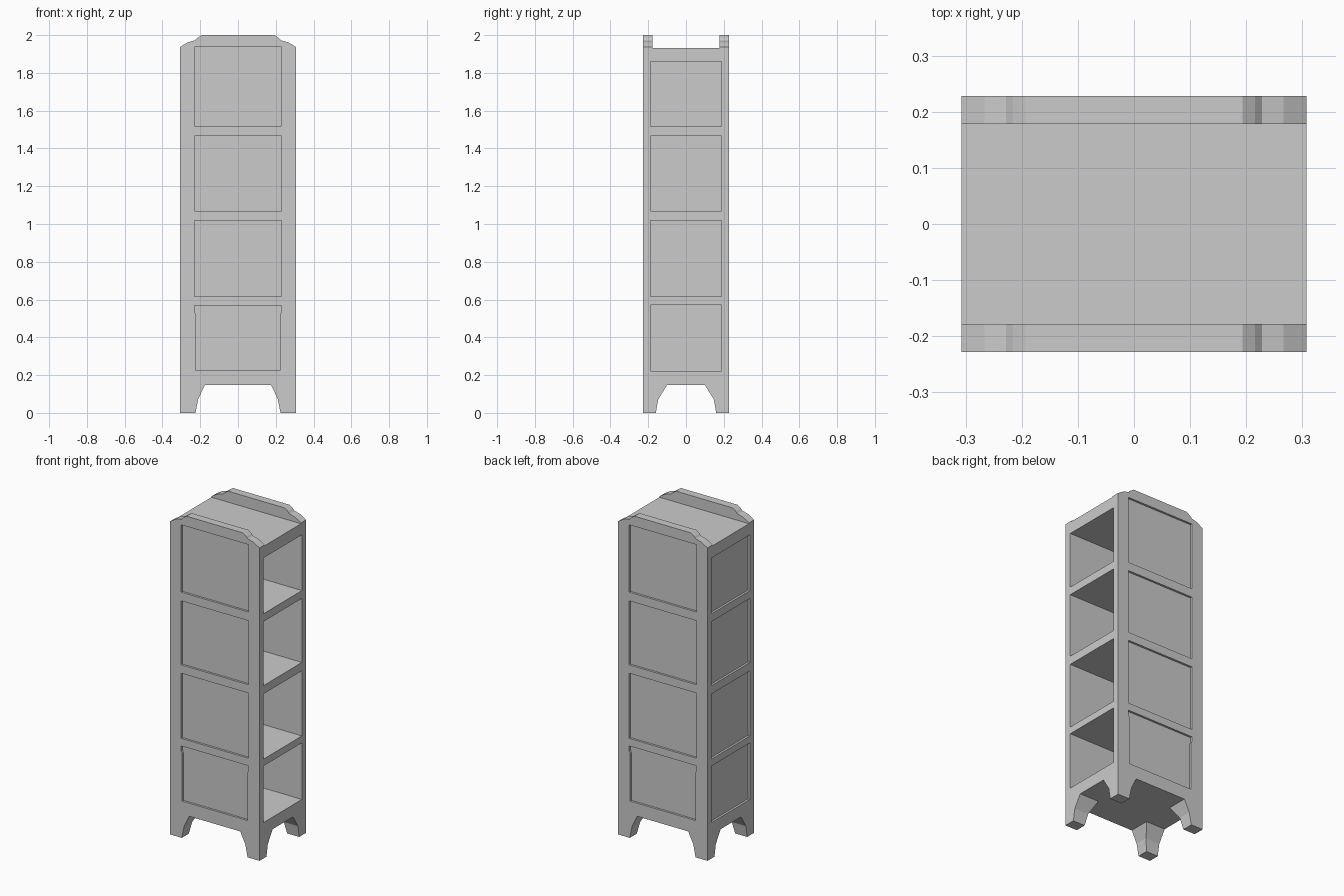
import bpy, bmesh
from mathutils import Vector

if "Cube" in bpy.data.objects:
    bpy.data.objects.remove(bpy.data.objects["Cube"])

W, D = 0.307, 0.228          # half width (x), half depth (y)
RECESS, WALL = 0.013, 0.041  # panel recess depth, wall thickness


def prism(name, pts, axis, lo, hi):
    """Extrude a 2D outline (u, z) along 'x' or 'y' from lo to hi."""
    bm = bmesh.new()
    verts = [bm.verts.new((u, lo, z) if axis == 'y' else (lo, u, z)) for u, z in pts]
    face = bm.faces.new(verts)
    new = bmesh.ops.extrude_face_region(bm, geom=[face])['geom']
    shift = Vector((0, hi - lo, 0)) if axis == 'y' else Vector((hi - lo, 0, 0))
    bmesh.ops.translate(bm, vec=shift, verts=[g for g in new if isinstance(g, bmesh.types.BMVert)])
    bmesh.ops.recalc_face_normals(bm, faces=bm.faces)
    mesh = bpy.data.meshes.new(name)
    bm.to_mesh(mesh)
    bm.free()
    obj = bpy.data.objects.new(name, mesh)
    bpy.context.collection.objects.link(obj)
    return obj


def mirrored(half):
    """Mirror a half outline in u and close it."""
    return half + [(-u, z) for u, z in reversed(half)]


def cut(pts, axis, lo, hi):
    """Carve a prism out of the cabinet."""
    cutter = prism("cutter", pts, axis, lo, hi)
    cutter.hide_render = True
    mod = cabinet.modifiers.new("cut", 'BOOLEAN')
    mod.operation, mod.solver, mod.object = 'DIFFERENCE', 'EXACT', cutter
    bpy.context.view_layer.objects.active = cabinet
    bpy.ops.object.modifier_apply(modifier=mod.name)
    bpy.data.objects.remove(cutter)


def rect(half, z0, z1):
    return mirrored([(half, z0), (half, z1)])


# cabinet block with the shaped crest outline
cabinet = prism("cabinet", mirrored([(W, 0), (W, 1.937), (0.266, 1.962), (0.228, 1.972),
                                     (0.216, 1.985), (0.193, 2.0)]), 'y', -D, D)

# flat top between the front and back crests
cut([(-0.178, 1.932), (0.178, 1.932), (0.178, 2.1), (-0.178, 2.1)], 'x', -0.5, 0.5)

# arched gaps between the legs
cut(mirrored([(0.222, -0.1), (0.225, 0), (0.21, 0.075), (0.175, 0.147)]), 'y', -0.5, 0.5)
cut(mirrored([(0.16, -0.1), (0.16, 0), (0.147, 0.072), (0.1, 0.147)]), 'x', -0.5, 0.5)

# recessed panels on front and back
lowest = mirrored([(0.224, 0.228), (0.224, 0.525), (0.23, 0.535), (0.23, 0.568)])
panels = [lowest] + [rect(0.231, a, b) for a, b in ((0.615, 1.018), (1.07, 1.466), (1.52, 1.937))]
for outline in panels:
    cut(outline, 'y', -0.5, -D + RECESS)
    cut(outline, 'y', D - RECESS, 0.5)

# open compartments on the right, recessed panels on the left
for z0, z1 in ((0.222, 0.572), (0.615, 1.018), (1.07, 1.466), (1.515, 1.86)):
    outline = rect(0.187, z0, z1)
    cut(outline, 'x', -W + WALL, 0.5)
    cut(outline, 'x', -0.5, -W + RECESS)
